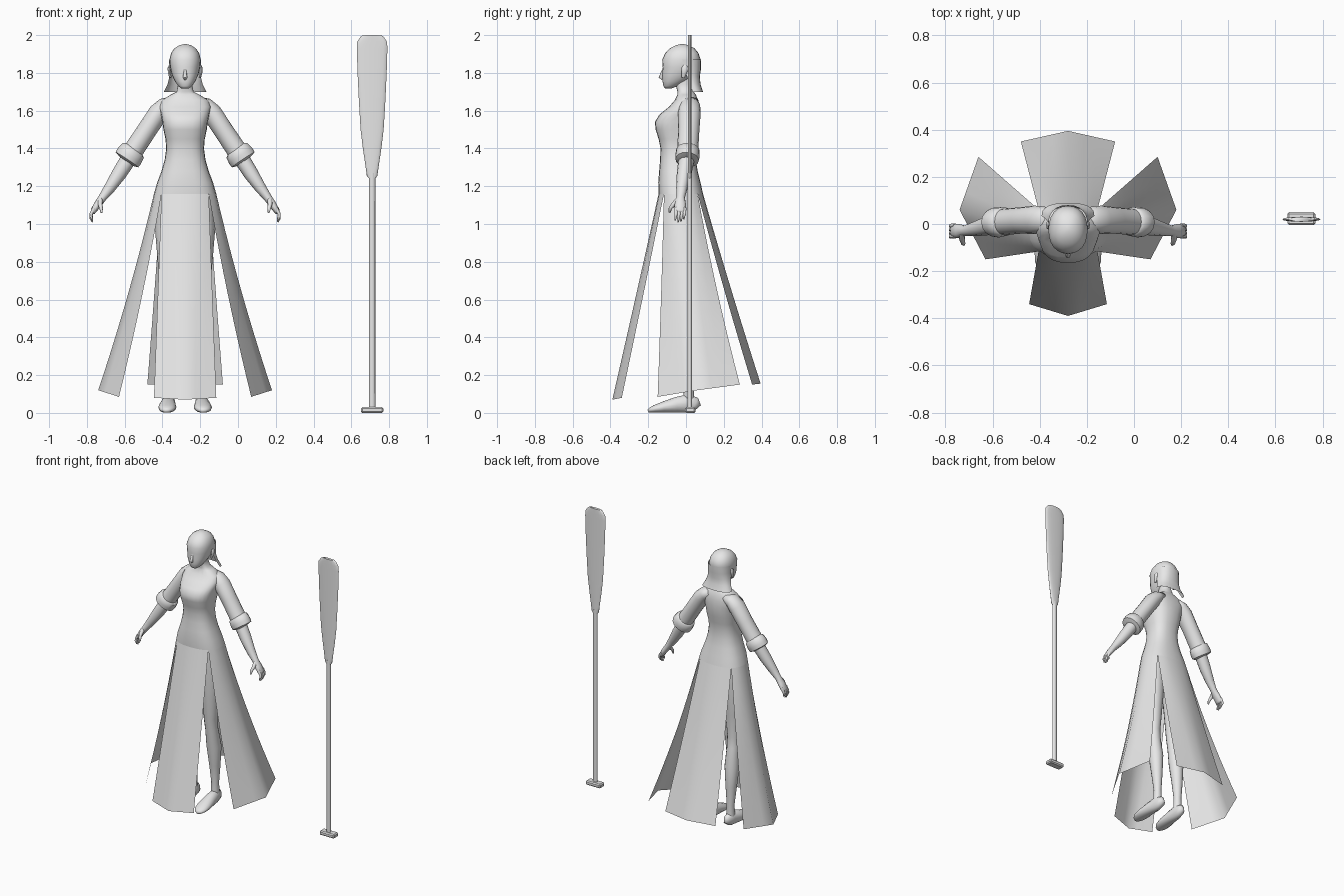
import bpy, bmesh, math
from mathutils import Vector

if "Cube" in bpy.data.objects:
    bpy.data.objects.remove(bpy.data.objects["Cube"])

grey = bpy.data.materials.new("plain_grey")
grey.use_nodes = True
grey.diffuse_color = (0.8, 0.8, 0.8, 1)
grey.node_tree.nodes["Principled BSDF"].inputs["Base Color"].default_value = (0.8, 0.8, 0.8, 1)

CX = -0.28   # centre line of the figure
SEG = 24     # sides of the body


def spow(v, e):
    return math.copysign(abs(v) ** e, v)


def oval(z, front, back, half, e=0.8, n=SEG, cx=CX):
    """Horizontal rounded ring."""
    mid, r = (front + back) / 2, (back - front) / 2
    angles = [math.tau * i / n for i in range(n)]
    return [Vector((cx + half * spow(math.cos(a), e), mid + r * spow(math.sin(a), e), z)) for a in angles]


def finish(name, bm, angle=50):
    mesh = bpy.data.meshes.new(name)
    bm.to_mesh(mesh)
    bm.free()
    mesh.materials.append(grey)
    ob = bpy.data.objects.new(name, mesh)
    bpy.context.collection.objects.link(ob)
    bpy.ops.object.select_all(action="DESELECT")
    ob.select_set(True)
    bpy.context.view_layer.objects.active = ob
    bpy.ops.object.shade_smooth_by_angle(angle=math.radians(angle))
    return ob


def loft(name, rings, closed=True, caps=(True, True), angle=50):
    """Skin a row of equal rings or strips."""
    bm = bmesh.new()
    rows = [[bm.verts.new(p) for p in r] for r in rings]
    n = len(rows[0])
    for a, b in zip(rows, rows[1:]):
        for i in range(n if closed else n - 1):
            j = (i + 1) % n
            bm.faces.new((a[i], a[j], b[j], b[i]))
    if closed:
        for row, cap in zip((rows[0], rows[-1]), caps):
            if cap:
                bm.faces.new(row)
        bmesh.ops.recalc_face_normals(bm, faces=bm.faces)
    return finish(name, bm, angle)


def tube(name, stations, n=12, ref=(0, 1, 0), angle=50):
    """Stations are (x, y, z, radius across ref, radius along ref)."""
    pts = [Vector(s[:3]) for s in stations]
    rings = []
    for i, s in enumerate(stations):
        t = (pts[min(i + 1, len(pts) - 1)] - pts[max(i - 1, 0)]).normalized()
        u = Vector(ref).cross(t).normalized()
        v = t.cross(u)
        angles = [math.tau * k / n for k in range(n)]
        rings.append([pts[i] + u * s[3] * math.cos(a) + v * s[-1] * math.sin(a) for a in angles])
    return loft(name, rings, angle=angle)


def side_tube(name, s, stations, **kw):
    return tube(name, [(CX + s * p[0],) + p[1:] for p in stations], **kw)


# Bodice, shoulders and neck
torso = [(1.16, -.145, .09, .165), (1.22, -.147, .077, .148), (1.28, -.142, .062, .125),
         (1.34, -.137, .052, .108), (1.40, -.135, .05, .1), (1.45, -.145, .057, .104),
         (1.50, -.161, .068, .115), (1.54, -.165, .073, .12), (1.58, -.14, .075, .128),
         (1.62, -.09, .072, .138), (1.655, -.06, .065, .125), (1.685, -.045, .052, .075),
         (1.70, -.045, .042, .045), (1.74, -.055, .03, .037), (1.79, -.075, .025, .037)]
loft("bodice_and_neck", [oval(*r) for r in torso], caps=(False, True), angle=80)


# Four flared skirt panels, hung from the lowest bodice ring
def panel(name, start, hem, bend):
    top = oval(*torso[0])
    hem = [Vector((CX + x, y, z)) for x, y, z in hem]
    columns = []
    for i in range(7):
        p = top[(start + i) % SEG]
        q = hem[0].lerp(hem[1], i / 3) if i < 4 else hem[1].lerp(hem[2], (i - 3) / 3)
        c = p.lerp(q, bend)
        c.z = (p.z + q.z) / 2
        columns.append([p.lerp(c, t).lerp(c.lerp(q, t), t) for t in [k / 10 for k in range(11)]])
    loft(name, columns, closed=False)


side_hem = [(.35, -.15, .085), (.46, .06, .12), (.38, .285, .15)]
panel("skirt_left", -3, side_hem, .41)
panel("skirt_right", 9, [(-x, y, z) for x, y, z in reversed(side_hem)], .41)
panel("skirt_back", 3, [(.2, .35, .15), (0, .395, .155), (-.2, .35, .15)], .47)
panel("skirt_front", 15, [(-.165, -.34, .08), (0, -.39, .07), (.165, -.34, .08)], .49)

# Head, nose and bobbed hair
head = [(1.718, -.112, -.075, .02), (1.73, -.12, -.045, .036), (1.755, -.124, 0, .054),
        (1.79, -.127, .045, .07), (1.83, -.123, .068, .079), (1.87, -.126, .077, .083),
        (1.905, -.11, .066, .074), (1.93, -.085, .045, .057), (1.946, -.055, .015, .032),
        (1.952, -.03, -.01, .008)]
loft("head", [oval(*r, e=.9) for r in head], angle=80)
tube("nose", [(CX, -.115, 1.825, .006), (CX, -.127, 1.795, .009), (CX, -.133, 1.778, .012),
              (CX, -.122, 1.768, .008)], n=8)
hair = []
for z, mid, back, half in [(1.87, -.02, .08, .085), (1.82, -.01, .079, .083), (1.78, .005, .073, .083),
                           (1.74, .02, .077, .093), (1.70, .035, .09, .112)]:
    angles = [math.pi * i / 12 for i in range(13)]
    hair.append([(CX + half * spow(math.cos(a), .8), mid + (back - mid) * spow(math.sin(a), .8), z)
                 for a in angles])
loft("bobbed_hair", hair, closed=False)

for s, side in ((1, "left"), (-1, "right")):
    # Ear
    side_tube(side + "_ear", s, [(.078, -.015, 1.775, .006, .008), (.083, -.01, 1.80, .008, .014),
                                 (.085, -.005, 1.825, .008, .018), (.082, -.005, 1.84, .004, .01)], n=8)
    # Sleeve with turned cuff
    side_tube(side + "_sleeve", s, [(.06, .02, 1.648, .03, .045), (.105, .02, 1.625, .046, .055),
                                    (.14, .018, 1.59, .053, .06), (.2, .015, 1.5, .052, .056),
                                    (.26, .01, 1.41, .053, .056), (.3, .008, 1.35, .056, .056)],
              n=16, angle=80)
    side_tube(side + "_cuff", s, [(.268, .01, 1.398, .052), (.274, .01, 1.39, .068, .062),
                                  (.295, .008, 1.36, .074, .065), (.308, .006, 1.34, .072, .062),
                                  (.313, .006, 1.333, .045)], n=16)
    # Forearm and palm
    side_tube(side + "_forearm", s, [(.29, .005, 1.36, .043), (.35, -.01, 1.265, .039),
                                     (.40, -.022, 1.19, .03), (.437, -.028, 1.14, .022),
                                     (.462, -.03, 1.105, .02, .03), (.485, -.03, 1.07, .016, .03),
                                     (.49, -.03, 1.055, .01, .025)], angle=80)
    # Fingers and thumb
    for k in range(4):
        y, drop = -.052 + .015 * k, (.01, 0, .004, .016)[k]
        side_tube(f"{side}_finger_{k + 1}", s, [(.48, y, 1.085, .01), (.497, y, 1.055, .009),
                                                (.498, y - .003, 1.03 + drop, .008),
                                                (.49, y - .005, 1.01 + drop, .004)], n=6, angle=80)
    side_tube(side + "_thumb", s, [(.448, -.04, 1.13, .014), (.45, -.065, 1.105, .012),
                                   (.445, -.082, 1.085, .01), (.442, -.088, 1.06, .005)], n=8, angle=80)
    # Leg and shoe
    side_tube(side + "_leg", s, [(.08, -.03, 1.17, .075), (.085, -.03, .98, .075), (.085, -.03, .8, .06),
                                 (.083, -.03, .63, .045), (.084, -.02, .55, .043), (.088, 0, .42, .05),
                                 (.088, .01, .28, .038), (.087, .015, .15, .026), (.087, .015, .06, .03)],
              n=14, angle=80)
    shoe = [(.06, .05, .018), (.045, .085, .028), (.01, .1, .034), (-.05, .085, .041),
            (-.12, .06, .048), (-.165, .042, .043), (-.19, .028, .028), (-.2, .016, .01)]
    side_tube(side + "_shoe", s, [(.088 - .05 * y, y, h / 2, w, h / 2) for y, h, w in shoe],
              n=14, ref=(0, 0, 1), angle=80)

# Paddle: blade, shaft and cross grip
PX, PY = .71, .02
blade = [(1.24, .016), (1.255, .028), (1.3, .034), (1.4, .049), (1.5, .061), (1.65, .07),
         (1.8, .077), (1.93, .081), (1.965, .079), (1.99, .062), (2.0, .048)]
loft("paddle_blade", [oval(z, PY - .01, PY + .01, w, e=.9, n=16, cx=PX) for z, w in blade])
tube("paddle_shaft", [(PX, PY, .02, .017, .012), (PX, PY, 1.27, .017, .012)], n=10)
bm = bmesh.new()
bmesh.ops.create_cube(bm, size=1)
for v in bm.verts:
    v.co = Vector((PX + v.co.x * .118, PY + .003 + v.co.y * .054, .015 + v.co.z * .03))
bmesh.ops.bevel(bm, geom=bm.edges[:], offset=.007, segments=1, affect="EDGES")
finish("paddle_grip", bm, 30)
